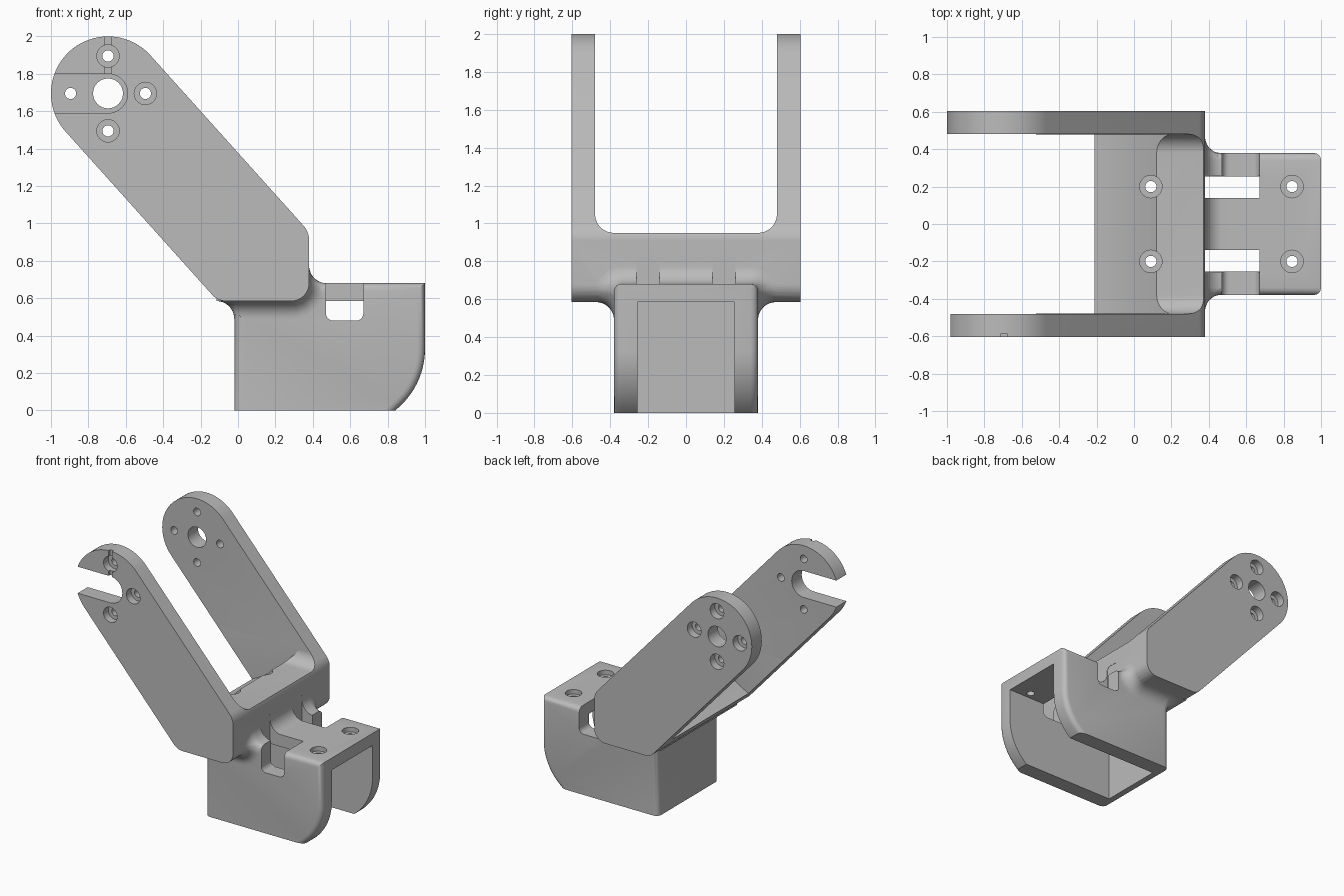
import bpy, bmesh
from math import sin, cos, pi, hypot, tan, atan2
from mathutils import Vector

old = bpy.data.objects.get("Cube")
if old:
    bpy.data.objects.remove(old, do_unlink=True)

grey = bpy.data.materials.new("plain_grey")
grey.use_nodes = True
colour = (0.5, 0.5, 0.5, 1)
grey.diffuse_color = colour
grey.node_tree.nodes["Principled BSDF"].inputs["Base Color"].default_value = colour


def make(name, bm):
    bmesh.ops.remove_doubles(bm, verts=bm.verts, dist=1e-5)
    bmesh.ops.recalc_face_normals(bm, faces=bm.faces)
    if bm.calc_volume(signed=True) < 0:
        bmesh.ops.reverse_faces(bm, faces=bm.faces)
    mesh = bpy.data.meshes.new(name)
    bm.to_mesh(mesh)
    bm.free()
    mesh.materials.append(grey)
    ob = bpy.data.objects.new(name, mesh)
    bpy.context.scene.collection.objects.link(ob)
    return ob


def rounded(corners, steps=10):
    """Polygon from (x, y, radius) corners, each replaced by an arc."""
    out = []
    for i, (x, y, r) in enumerate(corners):
        p = Vector((x, y))
        if r == 0:
            out.append(p)
            continue
        a = (Vector(corners[i - 1][:2]) - p).normalized()
        b = (Vector(corners[(i + 1) % len(corners)][:2]) - p).normalized()
        half = a.angle(b) / 2
        centre = p + (a + b).normalized() * (r / sin(half))
        start = p + a * (r / tan(half)) - centre
        end = p + b * (r / tan(half)) - centre
        sweep = pi - 2 * half
        for k in range(steps + 1):
            t = k / steps
            q = (start * sin((1 - t) * sweep) + end * sin(t * sweep)) / sin(sweep)
            out.append(centre + q)
    return out


def arc(x, y, r, a0, a1, n):
    return [(x + r * cos(a0 + (a1 - a0) * k / n), y + r * sin(a0 + (a1 - a0) * k / n))
            for k in range(n + 1)]


def circle(x, y, r, n=32):
    return arc(x, y, r, 0, 2 * pi, n)[:-1]


def rect(x0, x1, y0, y1, r_low=0, r_high=0):
    return rounded([(x0, y0, r_low), (x1, y0, r_low), (x1, y1, r_high), (x0, y1, r_high)])


def prism(name, pts, axis, lo, hi):
    place = {"x": lambda u, v, w: (w, u, v),
             "y": lambda u, v, w: (u, w, v),
             "z": lambda u, v, w: (u, v, w)}[axis]
    bm = bmesh.new()
    a = [bm.verts.new(place(p[0], p[1], lo)) for p in pts]
    b = [bm.verts.new(place(p[0], p[1], hi)) for p in pts]
    bm.faces.new(a)
    bm.faces.new(b[::-1])
    for i in range(len(a)):
        j = (i + 1) % len(a)
        bm.faces.new((a[i], a[j], b[j], b[i]))
    return make(name, bm)


def combine(target, other, op="DIFFERENCE"):
    mod = target.modifiers.new(op, "BOOLEAN")
    mod.operation, mod.solver, mod.object = op, "EXACT", other
    bpy.context.view_layer.objects.active = target
    bpy.ops.object.modifier_apply(modifier=mod.name)
    bpy.data.objects.remove(other, do_unlink=True)


# Arm outline, extruded over the full width
PX, PZ, R = -0.695, 1.695, 0.305
FACE, UNDER, CORNER = 0.38, 0.585, 0.095
lean = atan2(0.669, 0.743)
tip = arc(PX, PZ, R, lean, lean + pi, 40)
outline = tip[1:-1] + rounded([(*tip[-1], 0), (-0.108, UNDER, 0.1), (FACE, UNDER, CORNER),
                               (FACE, 0.955, 0.12), (*tip[0], 0)])
bracket = prism("arm_bracket", outline, "y", -0.605, 0.605)

# Servo box with a curved lower front and softened side edges
HALF, BACK, ROOF = 0.38, -0.02, 0.681
curve = arc(0.58, 0.33, 0.42, 0, -0.905, 12)
box = prism("servo_box", [(BACK, 0), (BACK, ROOF), (1, ROOF)] + curve[:-1] + [(0.84, 0)],
            "y", -HALF, HALF)
bm = bmesh.new()
bm.from_mesh(box.data)
soft = [e for e in bm.edges
        if e.verts[0].co.y * e.verts[1].co.y > 0 and max(v.co.z for v in e.verts) > 0.001]
bmesh.ops.bevel(bm, geom=soft, offset=0.04, segments=4, profile=0.5, affect="EDGES")
bm.to_mesh(box.data)
bm.free()

# Flared fillet where the box runs into the underside and front of the crossbar
F, EDGE = 0.095, 0.04
bend = FACE - CORNER
s_end = bend + CORNER * pi / 2
steps = [F * (1 - sin(pi / 2 * k / 8)) for k in range(9)]


def on_crossbar(s, y, h):
    if s < bend:
        return (s, y, UNDER - h)
    if s < s_end:
        a = (s - bend) / CORNER
        return (bend + (CORNER + h) * sin(a), y, UNDER + CORNER - (CORNER + h) * cos(a))
    return (FACE + h, y, UNDER + CORNER + s - s_end)


def spread(lo, hi, inner):
    mid = [lo + (hi - lo) * k / inner for k in range(1, inner)]
    near = [0.012, 0.026, EDGE]
    return sorted([lo - t for t in steps] + [hi + t for t in steps] + mid
                  + [lo + t for t in near] + [hi - t for t in near])


def flare_height(s, y):
    qs = abs(s - (BACK + s_end) / 2) - (s_end - BACK) / 2 + EDGE
    qy = abs(y) - HALF + EDGE
    dist = hypot(max(qs, 0), max(qy, 0)) - EDGE
    if dist >= F:
        return -0.001
    if dist <= 0:
        return F
    return F - (F * F - (F - dist) ** 2) ** 0.5


bm = bmesh.new()
ss, ys = spread(BACK, s_end, 14), spread(-HALF, HALF, 6)
top = [[bm.verts.new(on_crossbar(s, y, flare_height(s, y))) for y in ys] for s in ss]
low = [[bm.verts.new(on_crossbar(s, y, -0.02)) for y in ys] for s in ss]
for grid in (top, low):
    for i in range(len(ss) - 1):
        for j in range(len(ys) - 1):
            bm.faces.new((grid[i][j], grid[i + 1][j], grid[i + 1][j + 1], grid[i][j + 1]))
for i in range(len(ss) - 1):
    for j in (0, -1):
        bm.faces.new((top[i][j], top[i + 1][j], low[i + 1][j], low[i][j]))
for j in range(len(ys) - 1):
    for i in (0, -1):
        bm.faces.new((top[i][j], top[i][j + 1], low[i][j + 1], low[i][j]))
flare = make("flare", bm)

combine(bracket, box, "UNION")
combine(bracket, flare, "UNION")

# Space between the arms: filleted channel and swing clearance
combine(bracket, prism("channel", rect(-0.48, 0.48, 0.95, 2.3, 0.1), "x", -1.3, 0.6))
combine(bracket, prism("swing", circle(PX, PZ, 1.105, 128), "y", -0.4795, 0.4795))

# Hollow of the box, open below and in front
combine(bracket, prism("hollow", rect(0.03, 1.2, -0.255, 0.255), "z", -0.2, UNDER))

# Strap windows in the sides and slots in the roof
for side in (-1, 1):
    lo, hi = sorted((side * 0.2, side * 0.5))
    combine(bracket, prism("window", rect(0.47, 0.67, 0.48, 0.8, 0.04), "y", lo, hi))
    lo, hi = sorted((side * 0.14, side * 0.26))
    combine(bracket, prism("slot", rect(lo, hi, 0.5, 0.83, 0, 0.03), "x", 0.378, 0.67))

# Counterbored screw holes in the box roof
for x in (0.09, 0.845):
    for y in (-0.2, 0.2):
        combine(bracket, prism("hole", circle(x, y, 0.03, 24), "z", 0.5, 1.2))
        combine(bracket, prism("counterbore", circle(x, y, 0.06), "z", 0.645, 1.2))

# Open pivot slot in the front arm, round pivot hole in the back arm
slot_end = arc(PX, PZ, 0.105, -pi / 2, pi / 2, 20)
combine(bracket, prism("pivot_slot", [(-1.3, PZ - 0.105)] + slot_end + [(-1.3, PZ + 0.105)],
                       "y", -0.8, -0.4))
combine(bracket, prism("pivot_hole", circle(PX, PZ, 0.08), "y", 0.4, 0.8))

# Horn screw holes around each pivot, counterbored from outside
for side in (-1, 1):
    for dx, dz in ((1, 0), (0, 1), (0, -1), (-1, 0)):
        if side < 0 and dx < 0:
            continue
        x, z = PX + 0.2 * dx, PZ + 0.2 * dz
        for r, depth in ((0.03, 0.4), (0.06, 0.545)):
            lo, hi = sorted((side * depth, side * 0.8))
            combine(bracket, prism("horn_hole", circle(x, z, r, 24), "y", lo, hi))

# Alignment groove on the front arm
combine(bracket, prism("groove", rect(PX - 0.016, PX + 0.016, 1.75, 2.1), "y", -0.8, -0.585))

bpy.ops.object.select_all(action="DESELECT")
bracket.select_set(True)
bpy.context.view_layer.objects.active = bracket
bpy.ops.object.shade_smooth_by_angle(angle=0.5)
